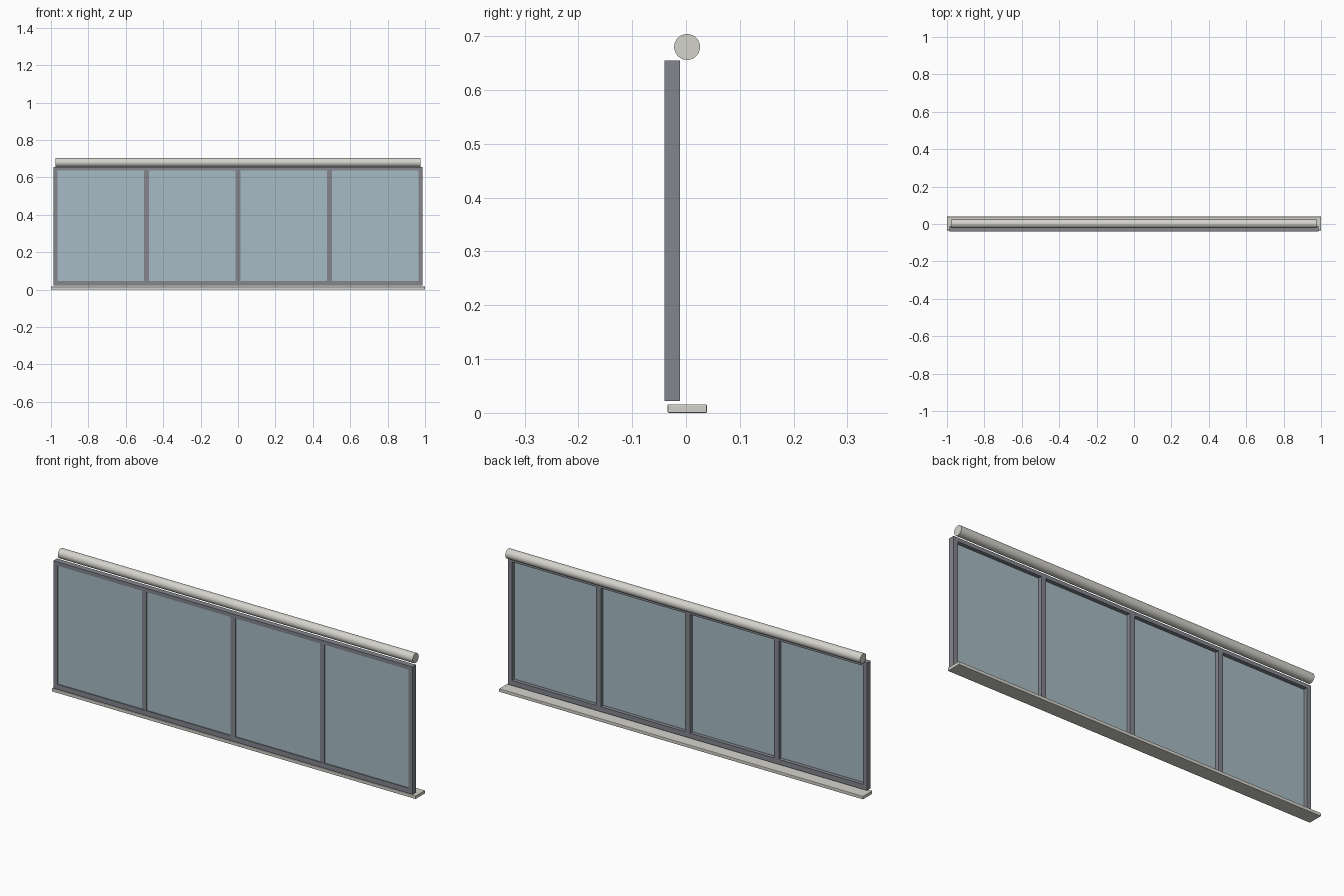
import bpy
import math

if "Cube" in bpy.data.objects:
    bpy.data.objects.remove(bpy.data.objects["Cube"], do_unlink=True)


def material(name, rgb):
    m = bpy.data.materials.new(name)
    m.use_nodes = True
    colour = (*rgb, 1)
    m.diffuse_color = colour
    m.node_tree.nodes["Principled BSDF"].inputs["Base Color"].default_value = colour
    return m


frame_grey = material("frame_grey", (0.23, 0.24, 0.27))
glass_blue = material("glass_blue", (0.39, 0.50, 0.56))
off_white = material("off_white", (0.66, 0.65, 0.60))


def box(name, xs, ys, zs, mat, bevel=0):
    """Box from the low and high limit on each axis."""
    limits = (xs, ys, zs)
    bpy.ops.mesh.primitive_cube_add(size=1, location=[sum(l) / 2 for l in limits])
    ob = bpy.context.object
    ob.name = name
    ob.scale = [l[1] - l[0] for l in limits]
    bpy.ops.object.transform_apply(location=False, rotation=False, scale=True)
    ob.data.materials.append(mat)
    if bevel:
        mod = ob.modifiers.new("soft_edges", "BEVEL")
        mod.width = bevel
        mod.segments = 2
    return ob


# Window frame limits
half, inner = 0.987, 0.964
bottom, top = 0.022, 0.655
low, high = 0.047, 0.636
depth = (-0.04, -0.011)

# Outer frame
box("bottom_rail", (-half, half), depth, (bottom, low), frame_grey)
box("top_rail", (-half, half), depth, (high, top), frame_grey)
for side, s in (("left", 1), ("right", -1)):
    box(side + "_jamb", sorted((s * inner, s * half)), depth, (low, high), frame_grey)

# Mullions, with the side ones set back slightly from the front
box("centre_mullion", (-0.014, 0.014), depth, (low, high), frame_grey)
for side, s in (("left", 1), ("right", -1)):
    x = s * 0.489
    box(side + "_mullion", (x - 0.013, x + 0.013), (-0.038, -0.011), (low, high), frame_grey)

# Four glass panes, one per bay
edges = [-inner, -0.502, -0.476, -0.014, 0.014, 0.476, 0.502, inner]
for i in range(4):
    box(f"glass_pane_{i + 1}", edges[2 * i:2 * i + 2], (-0.035, -0.030), (low, high), glass_blue)

# Window sill
box("sill", (-1, 1), (-0.034, 0.039), (0, 0.016), off_white, bevel=0.002)

# Roller blind tube above the frame
bpy.ops.mesh.primitive_cylinder_add(vertices=48, radius=0.024, depth=1.95,
                                    location=(0, 0.002, 0.68),
                                    rotation=(0, math.pi / 2, 0))
roller = bpy.context.object
roller.name = "blind_roller"
roller.data.materials.append(off_white)
bpy.ops.object.shade_smooth_by_angle(angle=math.radians(40))
